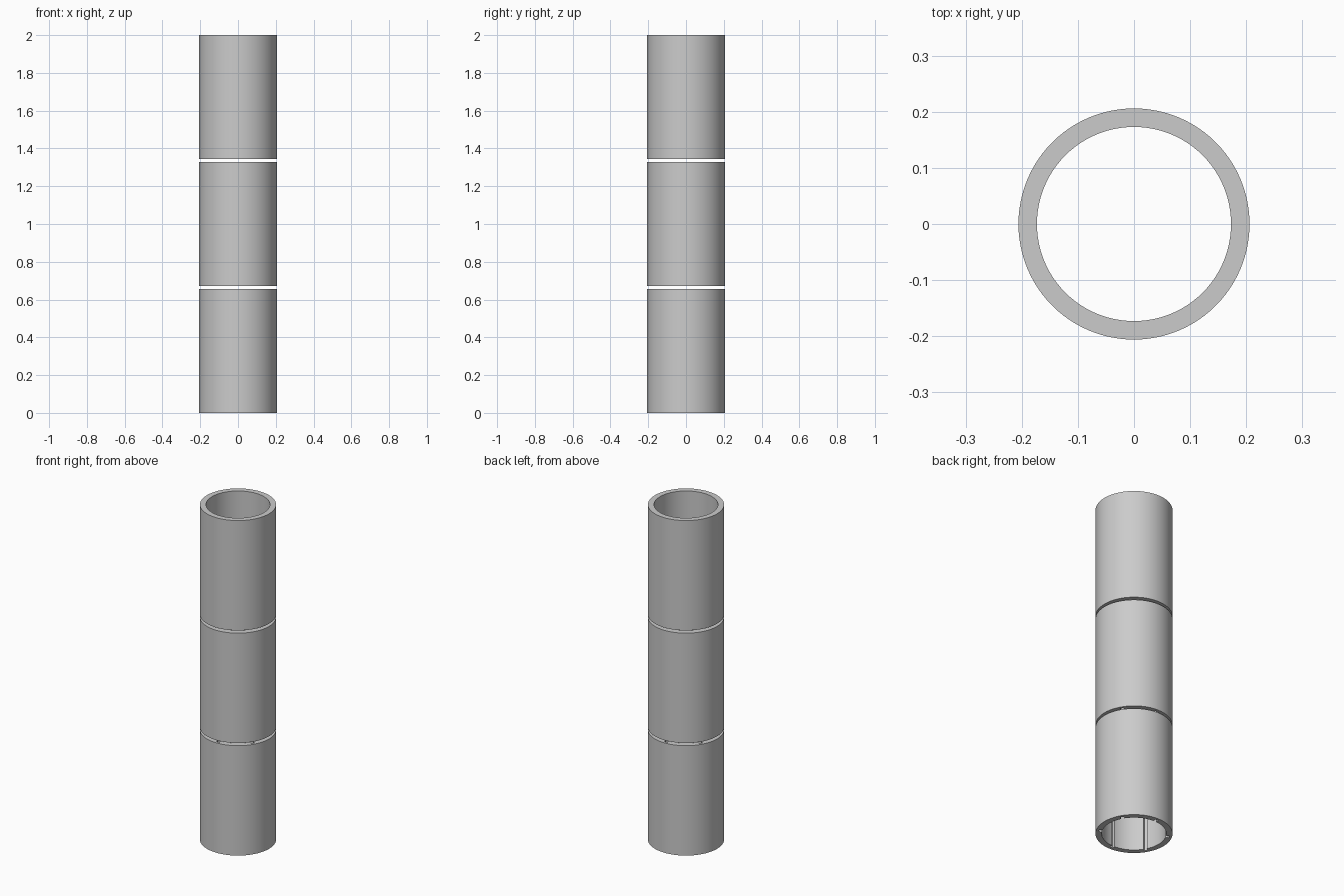
import bpy, bmesh, math
from mathutils import Matrix, Vector

default = bpy.data.objects.get("Cube")
if default:
    bpy.data.objects.remove(default, do_unlink=True)

OUTER, INNER = 0.206, 0.173
LENGTH, GAP = 0.656, 0.016
SEGMENTS = 96

grey = bpy.data.materials.new("plain_grey")
grey.use_nodes = True
colour = (0.6, 0.6, 0.6, 1)
grey.diffuse_color = colour
grey.node_tree.nodes["Principled BSDF"].inputs["Base Color"].default_value = colour


def make_object(name, bm):
    bmesh.ops.recalc_face_normals(bm, faces=bm.faces)
    mesh = bpy.data.meshes.new(name)
    bm.to_mesh(mesh)
    bm.free()
    mesh.materials.append(grey)
    obj = bpy.data.objects.new(name, mesh)
    bpy.context.collection.objects.link(obj)
    return obj


def tube(name, z):
    """Spin a rectangular wall section round the z axis."""
    bm = bmesh.new()
    section = [(INNER, z), (OUTER, z), (OUTER, z + LENGTH), (INNER, z + LENGTH)]
    verts = [bm.verts.new((r, 0, h)) for r, h in section]
    edges = [bm.edges.new((verts[i], verts[(i + 1) % 4])) for i in range(4)]
    bmesh.ops.spin(bm, geom=verts + edges, cent=(0, 0, 0), axis=(0, 0, 1),
                   angle=math.tau, steps=SEGMENTS, use_merge=True)
    bmesh.ops.remove_doubles(bm, verts=bm.verts, dist=0.0001)
    return make_object(name, bm)


def cut_grooves(obj, z0, z1, width=0.02, depth=0.018):
    """Cut six upright grooves into the bore between two heights."""
    bm = bmesh.new()
    start, end = INNER - 0.03, INNER + depth
    for i in range(6):
        turn = Matrix.Rotation(math.radians(30 + 60 * i), 4, "Z")
        move = Matrix.Translation(Vector(((start + end) / 2, 0, (z0 + z1) / 2)))
        size = Matrix.Diagonal((end - start, width, z1 - z0, 1))
        bmesh.ops.create_cube(bm, size=1, matrix=turn @ move @ size)
    cutter = make_object("groove_cutter", bm)
    cutter.hide_render = True
    mod = obj.modifiers.new("grooves", "BOOLEAN")
    mod.operation, mod.solver, mod.object = "DIFFERENCE", "EXACT", cutter
    bpy.context.view_layer.objects.active = obj
    bpy.ops.object.modifier_apply(modifier=mod.name)
    bpy.data.objects.remove(cutter, do_unlink=True)


# Three stacked tubes with narrow gaps
step = LENGTH + GAP
lower = tube("lower_tube", 0)
middle = tube("middle_tube", step)
upper = tube("upper_tube", 2 * step)

# Grooves run through the lower tube and stop halfway up the middle one
cut_grooves(lower, -0.05, LENGTH + 0.05)
cut_grooves(middle, step - 0.05, step + LENGTH / 2)

# Smooth walls with crisp rims
for obj in (lower, middle, upper):
    bpy.ops.object.select_all(action="DESELECT")
    obj.select_set(True)
    bpy.context.view_layer.objects.active = obj
    bpy.ops.object.shade_smooth_by_angle(angle=math.radians(30))
